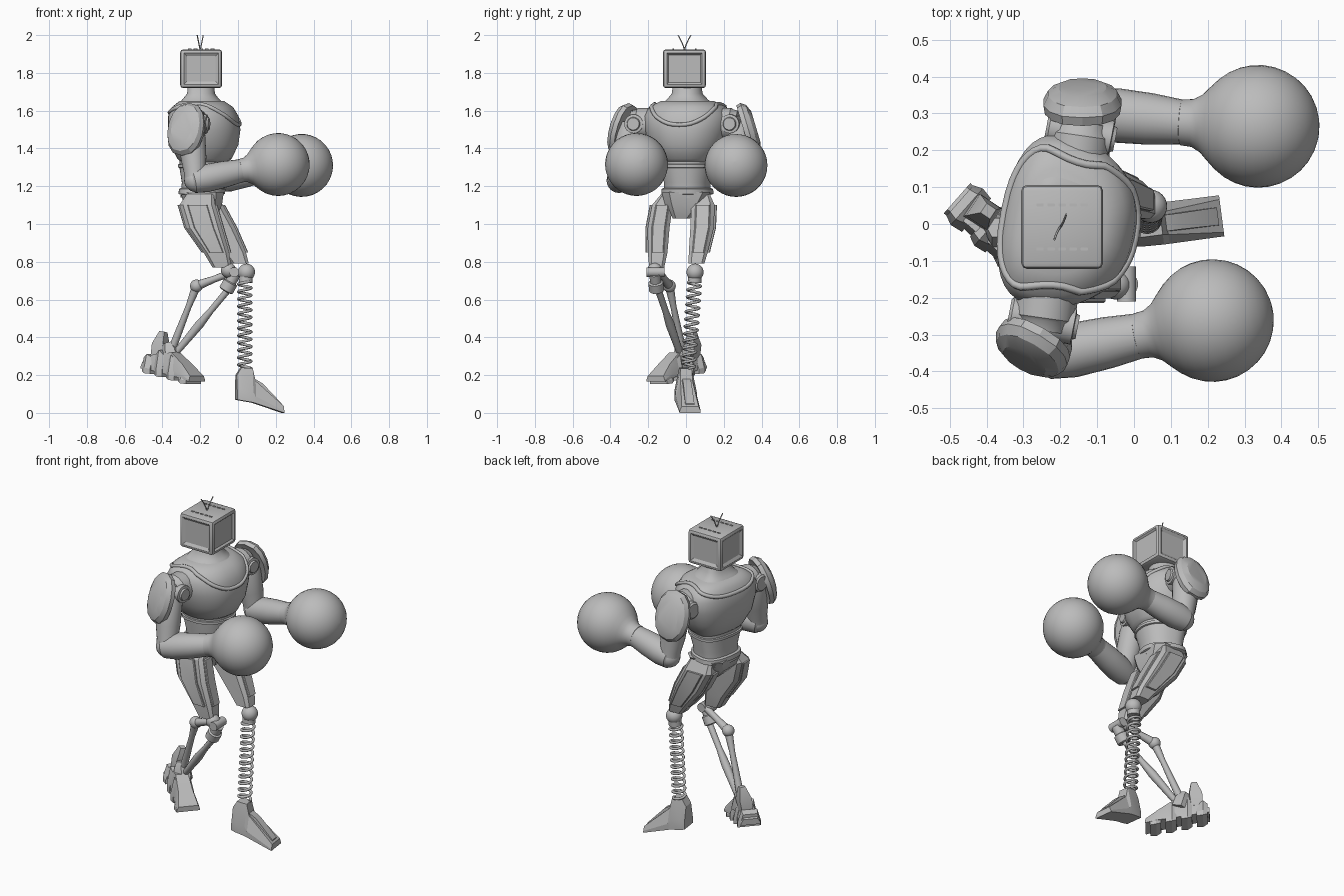
import bpy, bmesh, math
from mathutils import Vector, Matrix

if "Cube" in bpy.data.objects:
    bpy.data.objects.remove(bpy.data.objects["Cube"], do_unlink=True)

grey = bpy.data.materials.new("grey metal")
grey.use_nodes = True
tone = (0.5, 0.5, 0.5, 1)
grey.diffuse_color = tone
grey.node_tree.nodes["Principled BSDF"].inputs["Base Color"].default_value = tone


def finish(name, bm, angle=35):
    bmesh.ops.recalc_face_normals(bm, faces=bm.faces)
    mesh = bpy.data.meshes.new(name)
    bm.to_mesh(mesh)
    bm.free()
    mesh.materials.append(grey)
    mesh.shade_smooth()
    mesh.set_sharp_from_angle(angle=math.radians(angle))
    obj = bpy.data.objects.new(name, mesh)
    bpy.context.collection.objects.link(obj)
    return obj


def loft(name, rings, angle=35):
    """Skin equal-sized rings of points and cap both ends."""
    bm = bmesh.new()
    loops = [[bm.verts.new(p) for p in ring] for ring in rings]
    n = len(loops[0])
    for a, b in zip(loops, loops[1:]):
        for i in range(n):
            j = (i + 1) % n
            bm.faces.new((a[i], a[j], b[j], b[i]))
    bm.faces.new(loops[0])
    bm.faces.new(loops[-1])
    return finish(name, bm, angle)


def limb(name, start, end, profile, sides=24):
    """Turned part between two points; profile holds (fraction, radius)."""
    start, end = Vector(start), Vector(end)
    axis = end - start
    rot = axis.to_track_quat('Z', 'Y')
    angles = [math.tau * i / sides for i in range(sides)]
    return loft(name, [[start + axis * t + rot @ Vector((r * math.cos(a), r * math.sin(a), 0))
                        for a in angles] for t, r in profile])


def ball(name, center, radius):
    bm = bmesh.new()
    bmesh.ops.create_uvsphere(bm, u_segments=24, v_segments=14, radius=radius,
                              matrix=Matrix.Translation(center))
    return finish(name, bm)


def wire(name, points, radius, cyclic=False):
    curve = bpy.data.curves.new(name, 'CURVE')
    curve.dimensions = '3D'
    curve.bevel_depth, curve.bevel_resolution = radius, 2
    curve.use_fill_caps = True
    spline = curve.splines.new('POLY')
    spline.points.add(len(points) - 1)
    for sp, p in zip(spline.points, points):
        sp.co = (*p, 1)
    spline.use_cyclic_u = cyclic
    spline.use_smooth = True
    curve.materials.append(grey)
    obj = bpy.data.objects.new(name, curve)
    bpy.context.collection.objects.link(obj)


def chamfered(x, y, z, hx, hy, cut=0.35):
    c = min(hx, hy) * cut
    quad = [(hx, hy - c), (hx - c, hy), (c - hx, hy), (-hx, hy - c)]
    return [Vector((x + a, y + b, z)) for a, b in quad + [(-a, -b) for a, b in quad]]


# Torso: oval sections (z, centre x, half depth, half width), turned about z
TURN = Matrix.Rotation(math.radians(-11), 3, 'Z')
PIVOT = Vector((-0.18, 0, 0))


def oval_point(t, z, cx, hx, hy):
    c, s = math.cos(t), math.sin(t)
    x = cx + hx * math.copysign(abs(c) ** 0.8, c)
    y = hy * math.copysign(abs(s) ** 0.8, s) * (1 - 0.2 * c)
    return PIVOT + TURN @ (Vector((x, y, z)) - PIVOT)


def torso(name, rows):
    return loft(name, [[oval_point(math.tau * i / 40, *row) for i in range(40)] for row in rows], 50)


chest = [(1.32, -.18, .11, .13), (1.345, -.175, .14, .155), (1.42, -.175, .175, .2),
         (1.5, -.175, .185, .222), (1.57, -.18, .18, .228), (1.62, -.185, .155, .2),
         (1.65, -.19, .115, .14)]
torso("chest", chest)
torso("neck", [(1.63, -.19, .125, .14), (1.66, -.195, .095, .105), (1.69, -.195, .072, .08),
               (1.76, -.195, .065, .07)])
torso("abdomen", [(1.14, -.19, .11, .12), (1.22, -.185, .108, .12), (1.3, -.18, .125, .138),
                  (1.36, -.18, .125, .138)])
torso("waist_band", [(1.155, -.19, .11, .125), (1.16, -.19, .12, .135), (1.185, -.188, .12, .133),
                     (1.19, -.188, .11, .125)])
torso("rib_band", [(1.295, -.18, .12, .13), (1.3, -.18, .132, .145), (1.315, -.18, .132, .145),
                   (1.32, -.18, .12, .13)])


def on_chest(t, z):
    for a, b in zip(chest, chest[1:]):
        if a[0] <= z <= b[0]:
            f = (z - a[0]) / (b[0] - a[0])
            return oval_point(t, *[p + (q - p) * f for p, q in zip(a, b)])


wire("collar", [on_chest(t, 1.635 - (0.11 if math.cos(t) > 0 else 0.05) * math.cos(t) ** 2)
                for t in [math.tau * i / 48 for i in range(48)]], 0.011, True)

# Pelvis
loft("pelvis", [chamfered(-.19, 0, 1.17, .115, .13), chamfered(-.185, -.01, 1.1, .1, .1),
                chamfered(-.165, -.025, 1.03, .05, .045)])

# Head: box with framed sides, a recessed screen and vents on top
bm = bmesh.new()
bmesh.ops.create_cube(bm, size=1, matrix=Matrix.Translation((-.195, -.008, 1.822))
                      @ Matrix.Diagonal((.222, .228, .205, 1)))
bmesh.ops.bevel(bm, geom=bm.edges[:], offset=.016, segments=2, affect='EDGES', profile=.5)
bm.normal_update()
for face in [f for f in bm.faces if f.calc_area() > .02 and abs(f.normal.z) < .1]:
    front = face.normal.x > .9
    bmesh.ops.inset_individual(bm, faces=[face], thickness=.006)
    bmesh.ops.inset_individual(bm, faces=[face], thickness=.012 if front else .022, depth=-.01)
finish("head", bm, 25)
for side in (-1, 1):
    for i in range(5):
        x, y = -.255 + i * .03, -.008 + side * .06
        loft("head_vent", [chamfered(x, y, z, .01, .004) for z in (1.922, 1.928)])
    wire("antenna", [(-.2 + side * .004 * k, -.008 + side * .0085 * k * (.5 + k / 8), 1.92 + .0197 * k)
                     for k in range(5)], .003)

# Arms: shoulder, upper arm, forearm and round glove
forearm_profile = [(0, .045), (.06, .064), (.3, .074), (.65, .07), (1, .06)]


def arm(side, shoulder, elbow, wrist, glove, facing):
    shoulder, elbow, wrist, glove = map(Vector, (shoulder, elbow, wrist, glove))
    inner = shoulder + Vector((-.02, -.14, 0)) * (1 if "left" in side else -1)
    limb(side + "_shoulder", inner, shoulder, [(0, .085), (.75, .085), (.8, .078), (1, .07)], 16)
    turn = TURN @ Vector((.095, 0, 0))
    hub = shoulder.lerp(inner, .2)
    limb(side + "_shoulder_hub", hub - turn, hub + turn,
         [(0, .04), (.04, .05), (.94, .05), (.95, .036), (1, .032)])
    limb(side + "_upper_arm", shoulder, elbow,
         [(0, .06), (.2, .072), (.6, .068), (.85, .058), (1, .058)])
    ball(side + "_elbow", elbow, .06)
    limb(side + "_forearm", elbow - (wrist - elbow) * .12, wrist, forearm_profile)
    # Glove flares from a cuff into a ball
    axis = (glove - wrist).normalized()
    r = .166
    sphere = [math.radians(132 - 11 * k) for k in range(13)]
    profile = [(-.215, .05), (-.21, .062), (-.18, .065), (-.155, .079), (-.135, .1)]
    profile += [(r * math.cos(a), r * math.sin(a) + .0005) for a in sphere]
    limb(side + "_glove", glove, glove + axis, profile, 40)
    # Shoulder guard: domed shield tilted in at the top
    n = Vector(facing).normalized()
    w = Vector((0, 0, 1)).cross(n).normalized()
    u = n.cross(w)
    center = shoulder + Vector(facing) * .055 + Vector((0, 0, -.045))
    steps = [math.tau * (i + .5) / 14 for i in range(14)]
    rings = [[center + n * d + w * .108 * k * math.copysign(abs(math.cos(a)) ** .8, math.cos(a))
              + u * .145 * k * math.sin(a) for a in steps]
             for d, k in ((-.02, .8), (-.025, .96), (0, 1), (.025, .88), (.042, .6))]
    loft(side + "_shoulder_guard", rings, 28)


arm("left", (-.14, .275, 1.53), (-.1, .3, 1.235), (.14, .275, 1.285), (.337, .265, 1.31), (0, 1, .3))
arm("right", (-.25, -.29, 1.53), (-.225, -.355, 1.23), (.03, -.3, 1.285), (.213, -.262, 1.315),
    (-.5, -.87, .3))


# Thighs: chamfered plated blocks, rows of (x, y, z, half depth, half width)
def thigh(side, out, rows):
    loft(side + "_thigh", [chamfered(*r) for r in rows], 20)
    mid = rows[1:-1]
    loft(side + "_thigh_outer_plate", [chamfered(x, y + out * hy, z, hx * .55, .012)
                                       for x, y, z, hx, hy in mid], 20)
    loft(side + "_thigh_front_plate", [chamfered(x + hx, y, z, .012, hy * .6)
                                       for x, y, z, hx, hy in mid], 20)
    loft(side + "_thigh_back_plate", [chamfered(x - hx, y, z, .01, hy * .55)
                                      for x, y, z, hx, hy in mid], 20)


thigh("right", -1, [(-.2, -.1, 1.16, .07, .03), (-.215, -.125, 1.1, .095, .055),
                    (-.18, -.145, .98, .095, .058), (-.115, -.15, .85, .068, .052),
                    (-.085, -.155, .77, .05, .04)])
thigh("left", 1, [(-.18, .09, 1.16, .07, .035), (-.17, .09, 1.1, .09, .062),
                  (-.105, .085, .98, .09, .062), (-.02, .065, .85, .062, .05),
                  (.012, .055, .79, .045, .042)])

# Left lower leg: knee ball, coil spring
ball("left_knee", (.045, .048, .745), .045)
limb("left_spring_cap", (.042, .047, .72), (.04, .045, .69), [(0, .036), (1, .036)])
coils, per = 12, 16
wire("left_spring", [(.036 + .034 * math.cos(math.tau * i / per),
                      .012 + .034 * f + .034 * math.sin(math.tau * i / per), .235 + .465 * f)
                     for i in range(coils * per + 1) for f in [i / (coils * per)]], .0075)

# Right lower leg: knee, piston, struts
ball("right_knee", (-.05, -.165, .755), .04)
limb("right_knee_pin", (-.02, -.21, .745), (-.02, -.115, .745), [(0, .026), (1, .026)], 16)
limb("right_piston", (-.015, -.165, .735), (-.065, -.155, .645),
     [(0, .03), (.45, .03), (.5, .04), (.95, .04), (1, .033)], 16)
limb("right_back_strut", (-.03, -.14, .745), (-.22, -.088, .672), [(0, .02), (.5, .018), (1, .026)], 12)
ball("right_heel_joint", (-.22, -.088, .672), .034)
limb("right_rear_shin", (-.22, -.088, .67), (-.36, -.015, .31), [(0, .024), (.3, .016), (1, .022)], 12)
limb("right_front_shin", (-.045, -.15, .66), (-.335, -.03, .31),
     [(0, .018), (.35, .017), (.55, .024), (1, .017)], 12)


# Feet: rows of (distance, bottom z, top z, bottom half width, top half width)
def foot(name, heel, heading, rows):
    u = Vector((*heading, 0)).normalized()
    v = Vector((-u.y, u.x, 0))
    rings = []
    for d, lo, hi, wb, wt in rows:
        p = Vector((*heel, 0)) + u * d
        mid = lo + (hi - lo) * .3
        rings.append([p + v * w + Vector((0, 0, z)) for w, z in
                      ((-wb, lo), (wb, lo), (wb, mid), (wt, hi), (-wt, hi), (-wb, mid))])
    loft(name, rings, 20)


foot("left_foot", (-.01, -.01), (1, .13),
     [(0, .07, .2, .05, .03), (.025, .065, .24, .055, .03), (.085, .055, .235, .057, .03),
      (.1, .05, .17, .057, .032), (.25, .0, .035, .056, .045)])
foot("left_foot_ridge", (-.01, -.01), (1, .13),
     [(.09, .1, .185, .026, .022), (.14, .08, .155, .026, .022), (.24, .01, .05, .026, .024)])
line = ((-.48, .07), (.75, -.66))
foot("right_foot", *line, [(0, .235, .27, .055, .04), (.07, .225, .31, .05, .035),
                           (.2, .2, .32, .055, .035), (.28, .185, .26, .06, .04),
                           (.35, .165, .195, .065, .055)])
for i in range(4):
    d, z = .01 + .085 * i, .222 - .018 * i
    h = (.09, .13, .12, .06)[i]
    foot("right_foot_segment", *line, [(d, z, z + h * .8, .055, .04), (d + .025, z - .012, z + h, .066, .045),
                                       (d + .06, z - .015, z + h * .75, .06, .035)])
limb("right_ankle_block", (-.345, -.025, .27), (-.37, -.01, .37), [(0, .055), (.6, .05), (1, .03)], 6)
limb("right_heel_spur", (-.42, .03, .29), (-.395, .035, .43), [(0, .045), (.5, .05), (1, .022)], 4)
